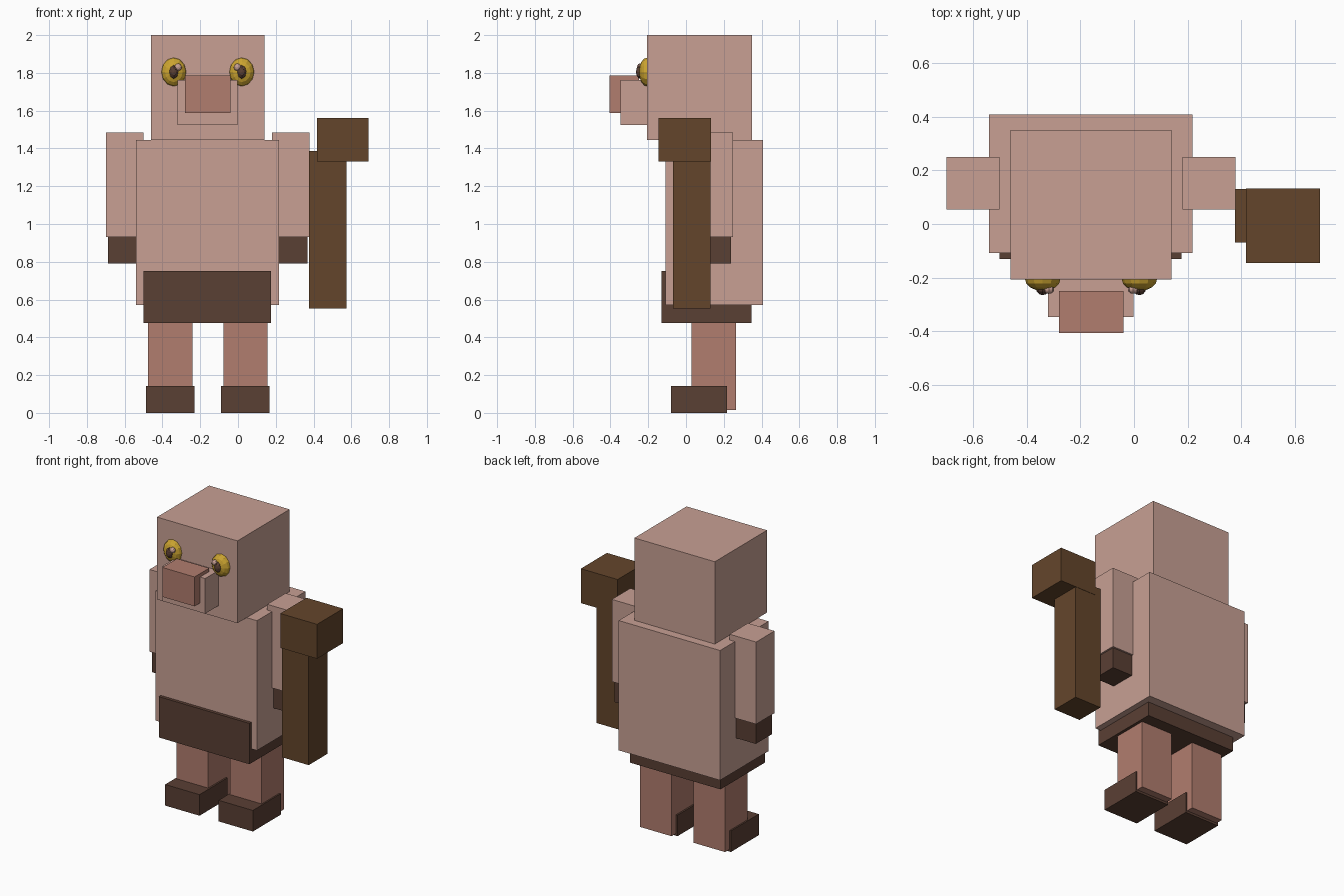
import bpy, math
from mathutils import Matrix

if "Cube" in bpy.data.objects:
    bpy.data.objects.remove(bpy.data.objects["Cube"])

MID = -0.16  # symmetry plane of the figure


def material(name, rgb):
    m = bpy.data.materials.new(name)
    m.diffuse_color = (*rgb, 1)
    m.use_nodes = True
    m.node_tree.nodes["Principled BSDF"].inputs["Base Color"].default_value = m.diffuse_color
    return m


skin = material("pale pink skin", (0.578, 0.352, 0.296))
rose = material("dusky rose", (0.44, 0.205, 0.156))
dark = material("dark brown", (0.102, 0.05, 0.034))
wood = material("wood brown", (0.127, 0.06, 0.024))
gold = material("gold", (0.60, 0.37, 0.03))


def box(name, x, y, z, mat):
    lo, hi = zip(x, y, z)
    bpy.ops.mesh.primitive_cube_add(size=1)
    ob = bpy.context.object
    ob.name = name
    ob.data.transform(Matrix.Translation([(a + b) / 2 for a, b in zip(lo, hi)])
                      @ Matrix.Diagonal([b - a for a, b in zip(lo, hi)] + [1]))
    ob.data.materials.append(mat)
    return ob


def pair(name, x, y, z, mat):
    # x range is given on the left and reflected across MID
    box("left_" + name, x, y, z, mat)
    box("right_" + name, (2 * MID - x[1], 2 * MID - x[0]), y, z, mat)


def ball(name, centre, radii, mat, segs, rings):
    # ellipsoid with its poles facing front and back
    bpy.ops.mesh.primitive_uv_sphere_add(segments=segs, ring_count=rings, radius=1)
    ob = bpy.context.object
    ob.name = name
    ob.data.transform(Matrix.Translation(centre) @ Matrix.Diagonal((*radii, 1))
                      @ Matrix.Rotation(math.pi / 2, 4, 'X'))
    ob.data.materials.append(mat)


# Body and head
box("torso", (-0.54, 0.217), (-0.108, 0.408), (0.57, 1.445), skin)
box("waist_cloth", (-0.50, 0.176), (-0.13, 0.347), (0.475, 0.75), dark)
box("head", (-0.46, 0.14), (-0.206, 0.35), (1.445, 2.0), skin)
box("muzzle", (-0.32, -0.002), (-0.347, -0.2), (1.525, 1.762), skin)
box("nose", (-0.28, -0.04), (-0.406, -0.25), (1.587, 1.785), rose)

# Limbs
pair("arm", (-0.698, -0.50), (0.054, 0.25), (0.93, 1.484), skin)
pair("hand", (-0.687, -0.51), (0.066, 0.238), (0.79, 0.94), dark)
pair("leg", (-0.477, -0.242), (0.028, 0.265), (0.015, 0.6), rose)
pair("foot", (-0.487, -0.231), (-0.08, 0.217), (0.0, 0.142), dark)

# Eyes
for side, s in (("left", -1), ("right", 1)):
    ball(side + "_eye", (MID + s * 0.18, -0.205, 1.805), (0.066, 0.044, 0.076), gold, 12, 8)
    ball(side + "_pupil", (MID + s * 0.18, -0.238, 1.805), (0.026, 0.027, 0.038), dark, 8, 6)
    ball(side + "_glint", (MID + s * 0.157, -0.244, 1.83), (0.02, 0.016, 0.02), skin, 8, 6)

# Club
box("club_shaft", (0.377, 0.575), (-0.068, 0.13), (0.552, 1.387), wood)
box("club_head", (0.418, 0.692), (-0.146, 0.132), (1.33, 1.562), wood)
